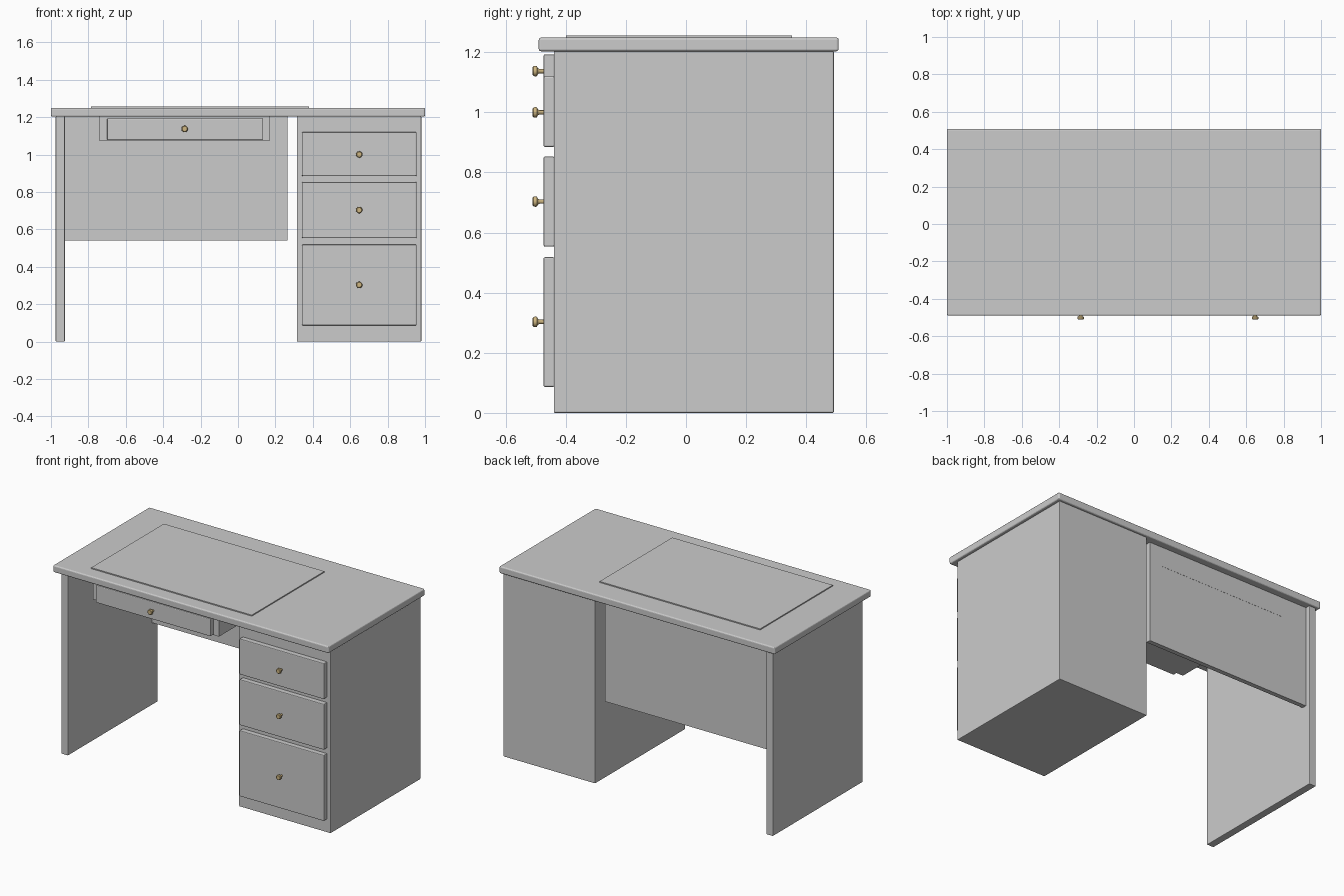
import bpy, bmesh, math

if "Cube" in bpy.data.objects:
    bpy.data.objects.remove(bpy.data.objects["Cube"])

def box(name, x, y, z, bevel=0.0, segments=2):
    """Box from min/max pairs, with softened edges."""
    bm = bmesh.new()
    bmesh.ops.create_cube(bm, size=1)
    for v in bm.verts:
        v.co = [r[0] + (c + 0.5) * (r[1] - r[0]) for c, r in zip(v.co, (x, y, z))]
    mesh = bpy.data.meshes.new(name)
    bm.to_mesh(mesh)
    bm.free()
    ob = bpy.data.objects.new(name, mesh)
    bpy.context.collection.objects.link(ob)
    if bevel:
        m = ob.modifiers.new("soft_edges", 'BEVEL')
        m.width = bevel
        m.segments = segments
    return ob

brass = bpy.data.materials.new("brass")
brass.diffuse_color = (0.62, 0.47, 0.22, 1)
brass.use_nodes = True
brass.node_tree.nodes["Principled BSDF"].inputs["Base Color"].default_value = brass.diffuse_color

# Knob outline: (radius, distance out from the drawer front)
KNOB = [(0.0, -0.004), (0.007, -0.004), (0.007, 0.014), (0.010, 0.019),
        (0.0165, 0.022), (0.0175, 0.026), (0.0165, 0.033), (0.013, 0.036), (0.0, 0.036)]

def knob(name, x, z, y=-0.474, sides=24):
    """Turned knob pointing towards the front."""
    bm = bmesh.new()
    vs = [bm.verts.new((x + r, y - d, z)) for r, d in KNOB]
    es = [bm.edges.new(p) for p in zip(vs, vs[1:])]
    bmesh.ops.spin(bm, geom=vs + es, cent=(x, y, z), axis=(0, 1, 0),
                   angle=math.tau, steps=sides)
    bmesh.ops.remove_doubles(bm, verts=bm.verts, dist=1e-4)
    bmesh.ops.recalc_face_normals(bm, faces=bm.faces)
    mesh = bpy.data.meshes.new(name)
    bm.to_mesh(mesh)
    bm.free()
    ob = bpy.data.objects.new(name, mesh)
    bpy.context.collection.objects.link(ob)
    mesh.materials.append(brass)
    bpy.ops.object.select_all(action='DESELECT')
    ob.select_set(True)
    bpy.context.view_layer.objects.active = ob
    bpy.ops.object.shade_smooth_by_angle(angle=math.radians(35))

# Desktop and writing pad
box("desktop", (-1, 1), (-0.49, 0.508), (1.203, 1.249), 0.008, 3)
box("writing_pad", (-0.785, 0.38), (-0.40, 0.353), (1.247, 1.256))

# Supports
box("side_panel", (-0.975, -0.926), (-0.44, 0.492), (0, 1.204), 0.004)
box("drawer_pedestal", (0.315, 0.98), (-0.44, 0.492), (0, 1.204), 0.004)
box("back_panel", (-0.93, 0.265), (0.43, 0.46), (0.54, 1.204))

# Centre drawer
box("centre_drawer_box", (-0.743, 0.17), (-0.44, 0.461), (1.074, 1.204))
box("centre_drawer_front", (-0.70, 0.132), (-0.474, -0.438), (1.077, 1.193), 0.005)
knob("centre_drawer_knob", -0.285, 1.137)

# Pedestal drawers: bottom, top and knob heights
DRAWERS = {"top": (0.885, 1.12, 1.0), "middle": (0.553, 0.853, 0.703), "bottom": (0.086, 0.518, 0.303)}
for row, (z0, z1, zk) in DRAWERS.items():
    box(row + "_drawer_front", (0.342, 0.955), (-0.474, -0.438), (z0, z1), 0.005)
    knob(row + "_drawer_knob", 0.648, zk)
